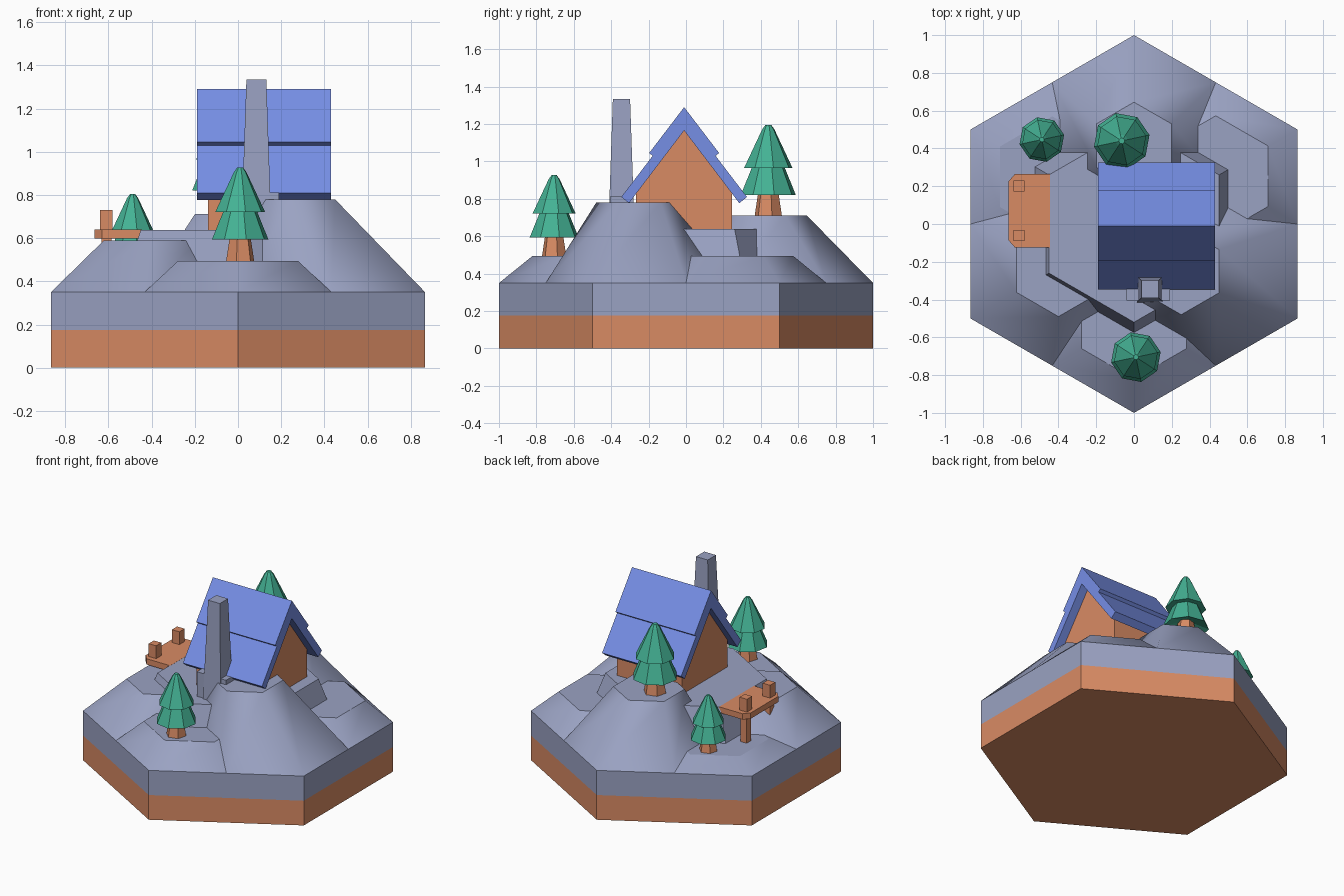
import bpy, bmesh, math
from mathutils import Vector

if "Cube" in bpy.data.objects:
    bpy.data.objects.remove(bpy.data.objects["Cube"])


def material(name, rgb):
    lin = [((c / 255 + 0.055) / 1.055) ** 2.4 for c in rgb]
    m = bpy.data.materials.new(name)
    m.diffuse_color = (*lin, 1)
    m.use_nodes = True
    m.node_tree.nodes["Principled BSDF"].inputs["Base Color"].default_value = m.diffuse_color
    return m


STONE = material("grey stone", (154, 162, 194))
EARTH = material("brown earth and wood", (217, 139, 100))
ROOF = material("blue roof", (118, 142, 229))
LEAF = material("green needles", (68, 178, 148))


def loft(name, rings, mat, soft_sides=False):
    """Join rings of points into a closed solid."""
    bm = bmesh.new()
    loops = [[bm.verts.new(p) for p in ring] for ring in rings]
    n = len(loops[0])
    for a, b in zip(loops, loops[1:]):
        for i in range(n):
            f = bm.faces.new((a[i], a[(i + 1) % n], b[(i + 1) % n], b[i]))
            f.smooth = soft_sides
    for cap in (bm.faces.new(loops[0][::-1]), bm.faces.new(loops[-1])):
        for e in cap.edges:
            e.smooth = False
    bmesh.ops.recalc_face_normals(bm, faces=bm.faces)
    me = bpy.data.meshes.new(name)
    bm.to_mesh(me)
    bm.free()
    me.materials.append(mat)
    ob = bpy.data.objects.new(name, me)
    bpy.context.collection.objects.link(ob)
    return ob


def ring(x, y, z, r, sides=6, turn=90):
    return [(x + r * math.cos(math.radians(turn) + math.tau * i / sides),
             y + r * math.sin(math.radians(turn) + math.tau * i / sides), z)
            for i in range(sides)]


def rect(x0, x1, y0, y1, z):
    return [(x0, y0, z), (x1, y0, z), (x1, y1, z), (x0, y1, z)]


def box(name, x0, x1, y0, y1, z0, z1, mat):
    return loft(name, [rect(x0, x1, y0, y1, z0), rect(x0, x1, y0, y1, z1)], mat)


# Hexagonal base in two layers
loft("earth_layer", [ring(0, 0, 0, 1), ring(0, 0, 0.175, 1)], EARTH)
loft("stone_layer", [ring(0, 0, 0.175, 1), ring(0, 0, 0.35, 1)], STONE)

# Hills: one per corner (corner angle, top x, top y, top z, top radius)
hills = [
    (-30, 0.25, -0.25, 0.78, 0.23),
    (30, 0.433, 0.253, 0.495, 0.32),
    (90, 0, 0.415, 0.712, 0.23),
    (150, -0.433, 0.25, 0.415, 0.32),
    (210, -0.40, -0.235, 0.59, 0.255),
    (270, 0, -0.5, 0.495, 0.32),
]
for i, (ang, x, y, z, r) in enumerate(hills):
    a = math.radians(ang)
    loft(f"hill_{i + 1}", [ring(0.5 * math.cos(a), 0.5 * math.sin(a), 0.35, 0.5),
                           ring(x, y, z, r)], STONE, soft_sides=True)
loft("central_plateau", [ring(0, 0, 0.35, 0.63), ring(0, 0, 0.638, 0.52)], STONE)

# House: gabled walls and stepped roof, profiles in the y-z plane
YC = -0.01


def gable(name, half, x0, x1, mat):
    prof = half + [(-o, z) for o, z in reversed(half) if o > 0]
    loft(name, [[(x, YC + o, z) for o, z in prof] for x in (x0, x1)], mat)


gable("house_walls", [(0, 1.165), (0.257, 0.829), (0.257, 0.6)], -0.14, 0.37, EARTH)

roof_half = [(0, 1.29), (0.187, 1.045), (0.168, 1.03), (0.336, 0.81), (0.295, 0.777)]
prof = roof_half + [(0, 1.165)]
prof += [(-o, z) for o, z in reversed(roof_half) if o > 0]
loft("roof", [[(x, YC + o, z) for o, z in prof] for x in (-0.19, 0.43)], ROOF)

# Chimney with a wider foot
CX, CY = 0.085, -0.345
loft("chimney", [rect(CX - h, CX + h, CY - h, CY + h, z)
                 for z, h in ((0.55, 0.073), (1.335, 0.046))], STONE)
box("chimney_foot", -0.04, 0.19, -0.405, -0.3, 0.55, 0.812, STONE)

# Jetty with chamfered outer corners, bollards and legs
deck = [(-0.445, -0.125), (-0.445, 0.265), (-0.63, 0.265),
        (-0.665, 0.225), (-0.665, -0.085), (-0.63, -0.125)]
loft("jetty_deck", [[(x, y, z) for x, y in deck] for z in (0.598, 0.639)], EARTH)
for i, y in enumerate((-0.06, 0.2)):
    box(f"jetty_post_{i + 1}", -0.638, -0.58, y - 0.029, y + 0.029, 0.635, 0.73, EARTH)
    box(f"jetty_leg_{i + 1}", -0.633, -0.585, y - 0.024, y + 0.024, 0.38, 0.6, EARTH)


# Fir trees: tapered trunk and two tiers of needles
def tree(i, x, y, z, s):
    trunk = [(-0.02, 0.07), (0.16, 0.042)]
    tiers = [(0.13, 0.05), (0.098, 0.134), (0.228, 0.08),
             (0.226, 0.118), (0.41, 0.03), (0.432, 0.014)]
    loft(f"tree_trunk_{i}", [ring(x, y, z + s * h, s * r, 6, 15) for h, r in trunk], EARTH)
    loft(f"tree_needles_{i}", [ring(x, y, z + s * h, s * r, 8, 12) for h, r in tiers], LEAF)


tree(1, 0.01, -0.705, 0.495, 1.0)
tree(2, -0.065, 0.44, 0.712, 1.12)
tree(3, -0.488, 0.447, 0.415, 0.9)
